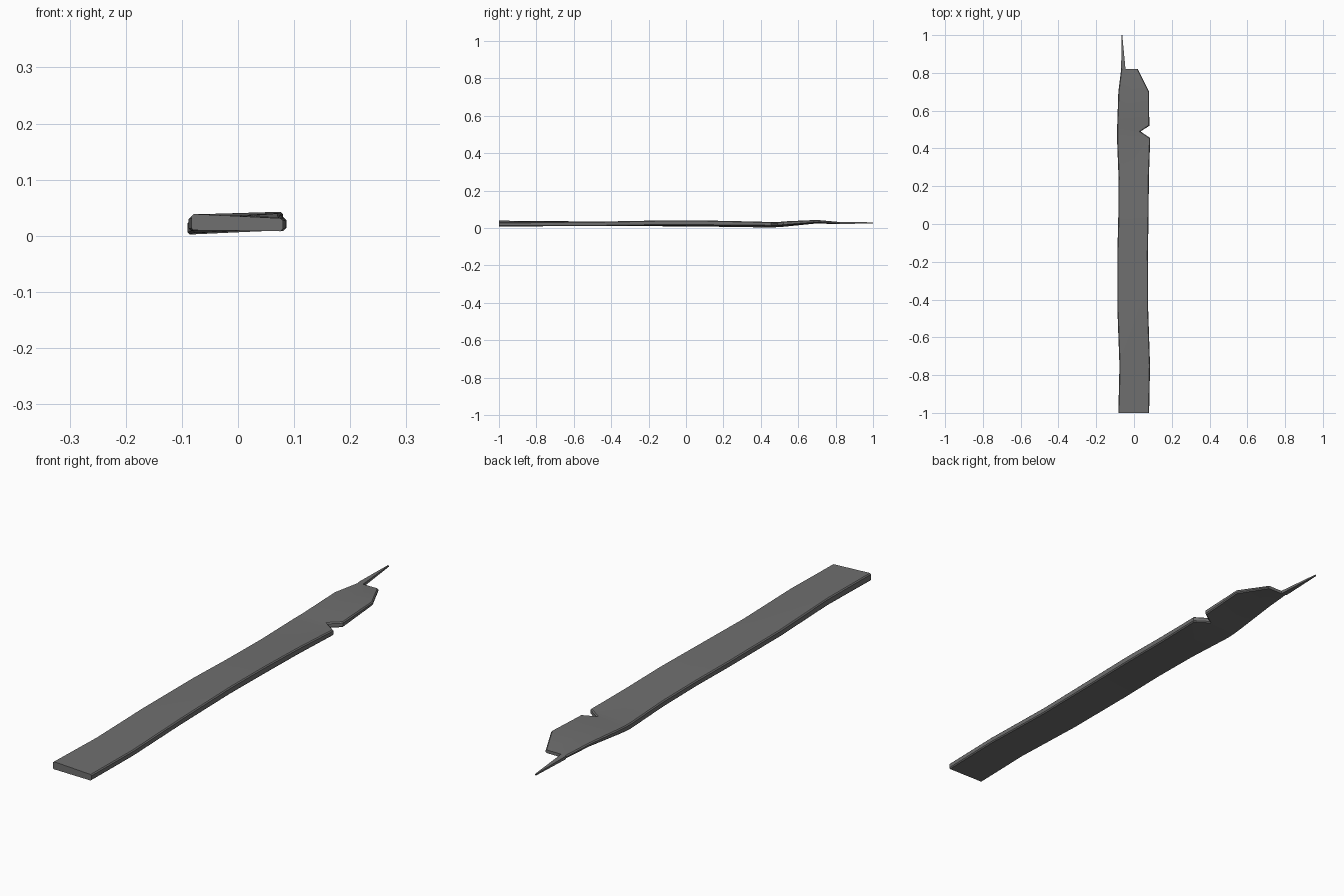
import bpy, bmesh

if "Cube" in bpy.data.objects:
    bpy.data.objects.remove(bpy.data.objects["Cube"])

# Stations along the plank: y, (x, z_bottom, z_top) for left, middle, right
stations = [
    (-1.00, (-.083, .010, .039), (0, .009, .035), (.080, .008, .031)),
    (-0.75, (-.077, .010, .037), (.004, .009, .035), (.085, .009, .032)),
    (-0.45, (-.088, .009, .034), (-.005, .009, .034), (.075, .010, .034)),
    (-0.15, (-.088, .009, .033), (-.005, .011, .036), (.074, .014, .040)),
    (0.05, (-.083, .008, .031), (-.002, .011, .036), (.077, .014, .041)),
    (0.25, (-.082, .005, .029), (-.002, .009, .033), (.079, .012, .037)),
    (0.455, (-.090, .002, .026), (-.005, .006, .028), (.086, .010, .032)),
    (0.49, (-.090, .004, .026), (-.005, .008, .029), (.035, .010, .031)),
    (0.52, (-.089, .006, .027), (-.005, .010, .031), (.081, .014, .035)),
    (0.70, (-.083, .024, .038), (-.015, .026, .040), (.080, .028, .043)),
    (0.82, (-.068, .020, .032), (-.045, .020, .032), (.020, .020, .032)),
]

bm = bmesh.new()
bottom, top = [], []
for y, *cols in stations:
    bottom.append([bm.verts.new((x, y, b)) for x, b, t in cols])
    top.append([bm.verts.new((x, y, t)) for x, b, t in cols])

# Plank skin
for i in range(len(stations) - 1):
    for c in range(2):
        bm.faces.new((top[i][c], top[i][c+1], top[i+1][c+1], top[i+1][c]))
        bm.faces.new((bottom[i][c], bottom[i+1][c], bottom[i+1][c+1], bottom[i][c+1]))
    for c in (0, 2):
        bm.faces.new((bottom[i][c], top[i][c], top[i+1][c], bottom[i+1][c]))

# Sawn front end and broken back end
for c in range(2):
    bm.faces.new((bottom[0][c], bottom[0][c+1], top[0][c+1], top[0][c]))
bm.faces.new((bottom[-1][1], top[-1][1], top[-1][2], bottom[-1][2]))

# Long splinter
tb = [bm.verts.new((x, 1, .025)) for x in (-.066, -.062)]
tt = [bm.verts.new((x, 1, .030)) for x in (-.066, -.062)]
B, T = bottom[-1], top[-1]
bm.faces.new((T[0], T[1], tt[1], tt[0]))
bm.faces.new((B[0], tb[0], tb[1], B[1]))
bm.faces.new((B[0], T[0], tt[0], tb[0]))
bm.faces.new((B[1], tb[1], tt[1], T[1]))
bm.faces.new((tb[0], tt[0], tt[1], tb[1]))
bmesh.ops.recalc_face_normals(bm, faces=bm.faces)

# Worn long edges: chamfer the rims of the sides
rims = []
for row in (top, bottom):
    for i in range(len(stations) - 1):
        for c in (0, 2):
            e = bm.edges.get((row[i][c], row[i+1][c]))
            if e:
                rims.append(e)
bmesh.ops.bevel(bm, geom=rims, offset=.004, segments=1, affect='EDGES', clamp_overlap=True)

mesh = bpy.data.meshes.new("broken_plank")
bm.to_mesh(mesh)
bm.free()
plank = bpy.data.objects.new("broken_plank", mesh)
bpy.context.collection.objects.link(plank)
bpy.context.view_layer.objects.active = plank
plank.select_set(True)
bpy.ops.object.shade_smooth_by_angle(angle=0.5)
mat = bpy.data.materials.new("dark_wood")
mat.diffuse_color = (.16, .16, .16, 1)
mat.use_nodes = True
mat.node_tree.nodes["Principled BSDF"].inputs["Base Color"].default_value = mat.diffuse_color
mesh.materials.append(mat)
